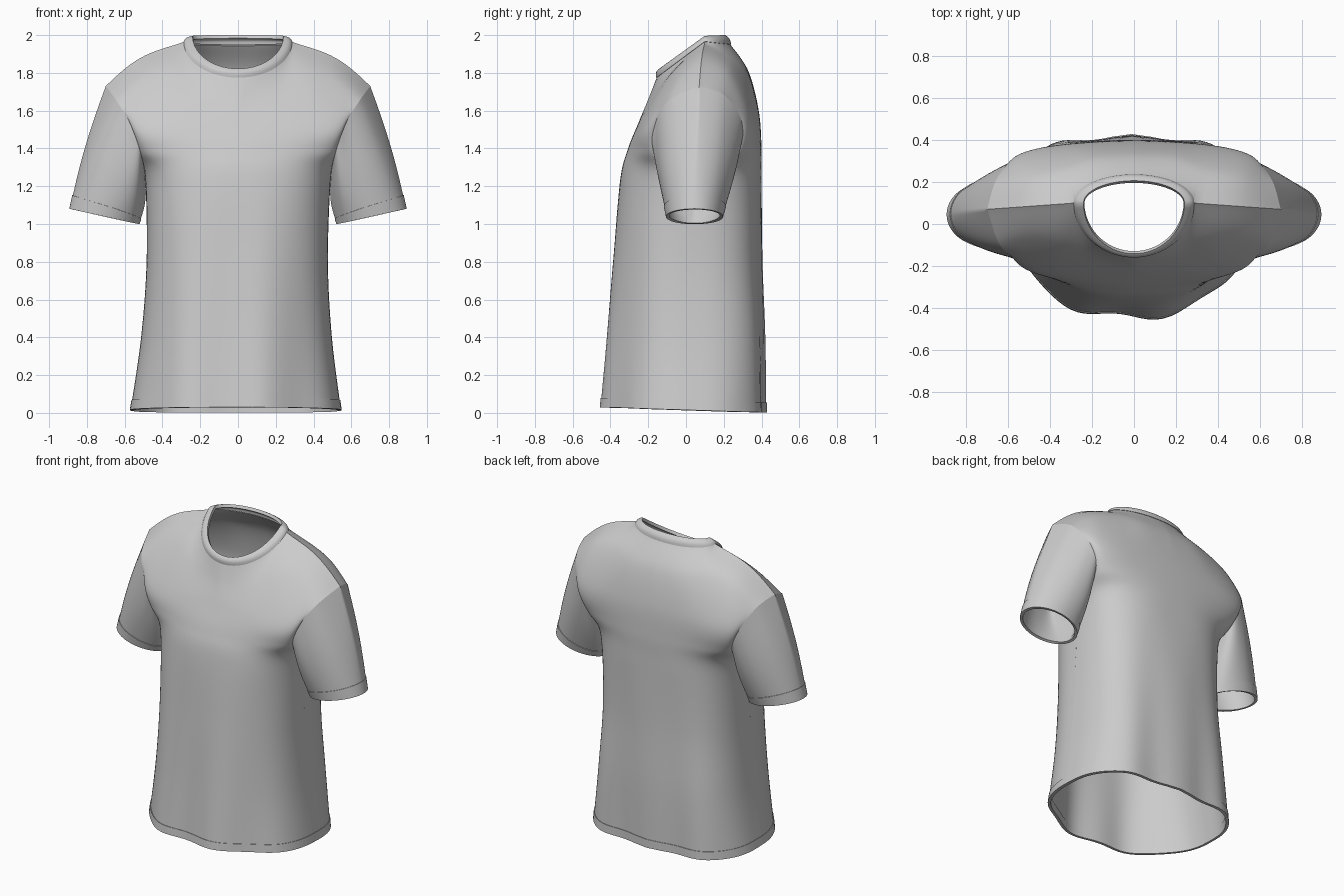
import bpy
from math import sin, cos, pi
from mathutils import Vector as V

if "Cube" in bpy.data.objects:
    bpy.data.objects.remove(bpy.data.objects["Cube"])

SUB, COLS = 10, 24          # rows per guide interval, columns per half panel


def spline(p, t):
    """Catmull-Rom through points p, t in 0..1"""
    n = len(p) - 1
    i = min(int(t * n), n - 1)
    f = t * n - i
    a, b, c, d = p[max(i - 1, 0)], p[i], p[i + 1], p[min(i + 2, n)]
    return 0.5 * (2 * b + (c - a) * f + (2 * a - 5 * b + 4 * c - d) * f * f
                  + (3 * b - a - 3 * c + d) * f ** 3)


def loft(name, rows, thick=0.012, offset=-1.0, mirror=False, closed=False):
    """Skin a grid of points and give it cloth thickness"""
    n = len(rows[0])
    verts = [p for r in rows for p in r]
    faces = []
    for r in range(len(rows) - 1):
        for c in range(n if closed else n - 1):
            d = (c + 1) % n
            faces.append((r * n + c, r * n + d, (r + 1) * n + d, (r + 1) * n + c))
    me = bpy.data.meshes.new(name)
    me.from_pydata(verts, [], faces)
    ob = bpy.data.objects.new(name, me)
    bpy.context.collection.objects.link(ob)
    bpy.ops.object.select_all(action='DESELECT')
    ob.select_set(True)
    bpy.context.view_layer.objects.active = ob
    m = ob.modifiers.new("cloth", 'SOLIDIFY')
    m.thickness, m.offset = thick, offset
    bpy.ops.object.modifier_apply(modifier="cloth")
    if mirror:
        m = ob.modifiers.new("mirror", 'MIRROR')
        m.use_mirror_merge = False
        bpy.ops.object.modifier_apply(modifier="mirror")
    bpy.ops.object.shade_smooth_by_angle(angle=0.7)
    return ob


def section(cy, cz, ex, ey, ez, p):
    """Half cross-section from the centre line to the side edge"""
    def f(t):
        s, c = sin(t * pi / 2), max(cos(t * pi / 2), 0)
        return V((ex * s ** p, ey + (cy - ey) * c ** p, ez + (cz - ez) * c ** p))
    return f


def top_edge(yc, zc):
    """Neck curve for the inner half, shoulder seam for the outer half"""
    def f(t):
        if t < 0.5:
            s, c = sin(t * pi), cos(t * pi)
            return V((0.285 * s, 0.1 + (yc - 0.1) * c, 1.965 + (zc - 1.965) * c))
        s = 2 * t - 1
        p = V((0.285, 0.1, 1.965)).lerp(V((0.7, 0.07, 1.73)), s)
        p.z += 0.045 * sin(pi * s ** 1.2)
        return p
    return f


def guide(pts):
    pts = [V(p) for p in pts]
    return lambda t: spline(pts, t)


def panel(guides, back):
    """Full-width panel: splines upward through the guide sections"""
    n = (len(guides) - 1) * SUB
    rows = [[] for _ in range(n + 1)]
    for c in range(-COLS, COLS + 1):
        t = abs(c) / COLS
        col = [g(t) for g in guides]
        for r in range(n + 1):
            p = spline(col, r / n)
            if c < 0:
                p.x = -p.x
            # soft drape folds fading out towards the armpits
            fade = max(0, 1 - p.z / 1.2)
            k = fade * (1 - t ** 4)
            if back:
                p.y += 0.012 * k * (cos(17 * p.x) - 1)
            else:
                p.y += 0.018 * k * (cos(15 * (p.x + 0.07)) - 0.8)
            p.x -= 0.012 * fade
            rows[r].append(p)
    return [r[::-1] for r in rows] if back else rows


# front and back panels
front = panel([
    section(-0.43, 0.03, 0.557, 0.01, 0.015, 0.95),
    section(-0.405, 0.4, 0.505, 0.01, 0.4, 0.9),
    section(-0.38, 0.8, 0.48, 0.015, 0.8, 0.85),
    section(-0.35, 1.22, 0.49, 0.03, 1.22, 0.8),
    section(-0.31, 1.39, 0.517, -0.165, 1.38, 1),
    section(-0.25, 1.54, 0.575, -0.16, 1.54, 1),
    guide([(0, -0.2, 1.66), (0.2, -0.165, 1.69), (0.35, -0.08, 1.79),
           (0.51, -0.06, 1.76), (0.645, -0.09, 1.655)]),
    top_edge(-0.155, 1.775)], False)
back = panel([
    section(0.425, 0.002, 0.557, 0.01, 0.015, 0.65),
    section(0.42, 0.4, 0.505, 0.01, 0.4, 0.65),
    section(0.405, 0.8, 0.48, 0.015, 0.8, 0.7),
    section(0.4, 1.22, 0.49, 0.03, 1.22, 0.7),
    section(0.4, 1.4, 0.525, 0.265, 1.38, 0.9),
    section(0.385, 1.6, 0.59, 0.295, 1.54, 1),
    guide([(0, 0.33, 1.81), (0.2, 0.315, 1.815), (0.35, 0.26, 1.84),
           (0.52, 0.23, 1.79), (0.66, 0.205, 1.68)]),
    top_edge(0.235, 1.95)], True)
loft("front_panel", front)
loft("back_panel", back)

# stitched bottom hem
loft("front_hem", front[:3], 0.019, -0.6)
loft("back_hem", back[:3], 0.019, -0.6)

# sleeves: from the cuff ring up to the armhole edge of both panels
u = 3 * SUB
hole = [r[-1] for r in front[u:]] + [r[0] for r in back[u:-1]][::-1][:-1]
STEPS, N = 18, len(hole)
sleeve = []
for j in range(STEPS + 1):
    s = 1 - j / STEPS
    ring = []
    for i, a in enumerate(hole):
        w = 2 * pi * i / N
        cuff = V((0.7075 - 0.1825 * cos(w), 0.045 - 0.148 * sin(w), 1.04 - 0.04 * cos(w)))
        p = a.lerp(cuff, s)
        p.x -= 0.015 * sin(pi * s) * cos(w)
        p.y -= 0.012 * sin(pi * s) * sin(w)
        ring.append(p)
    sleeve.append(ring)
loft("sleeves", sleeve, mirror=True, closed=True)
loft("sleeve_hems", sleeve[:3], 0.018, -0.6, mirror=True, closed=True)

# ribbed neckband
band = []
for j in range(7):
    s = j / 6
    puff = 0.008 * sin(pi * s)
    ring = []
    for i in range(72):
        a = 2 * pi * i / 72
        c = cos(a)                       # +1 front, -1 back
        lo = V((0.285 * sin(a), 0.1 - (0.255 if c > 0 else 0.135) * c,
                1.965 - (0.19 * c if c > 0 else 0.015 * -c)))
        hi = V((0.24 * sin(a), 0.1 - (0.24 if c > 0 else 0.105) * c,
                1.993 - (0.173 * c if c > 0 else 0.005 * c)))
        p = lo.lerp(hi, s) + puff * V((sin(a), -c, 0.6))
        ring.append(p)
    band.append(ring)
loft("neckband", band, 0.02, -0.7, closed=True)
